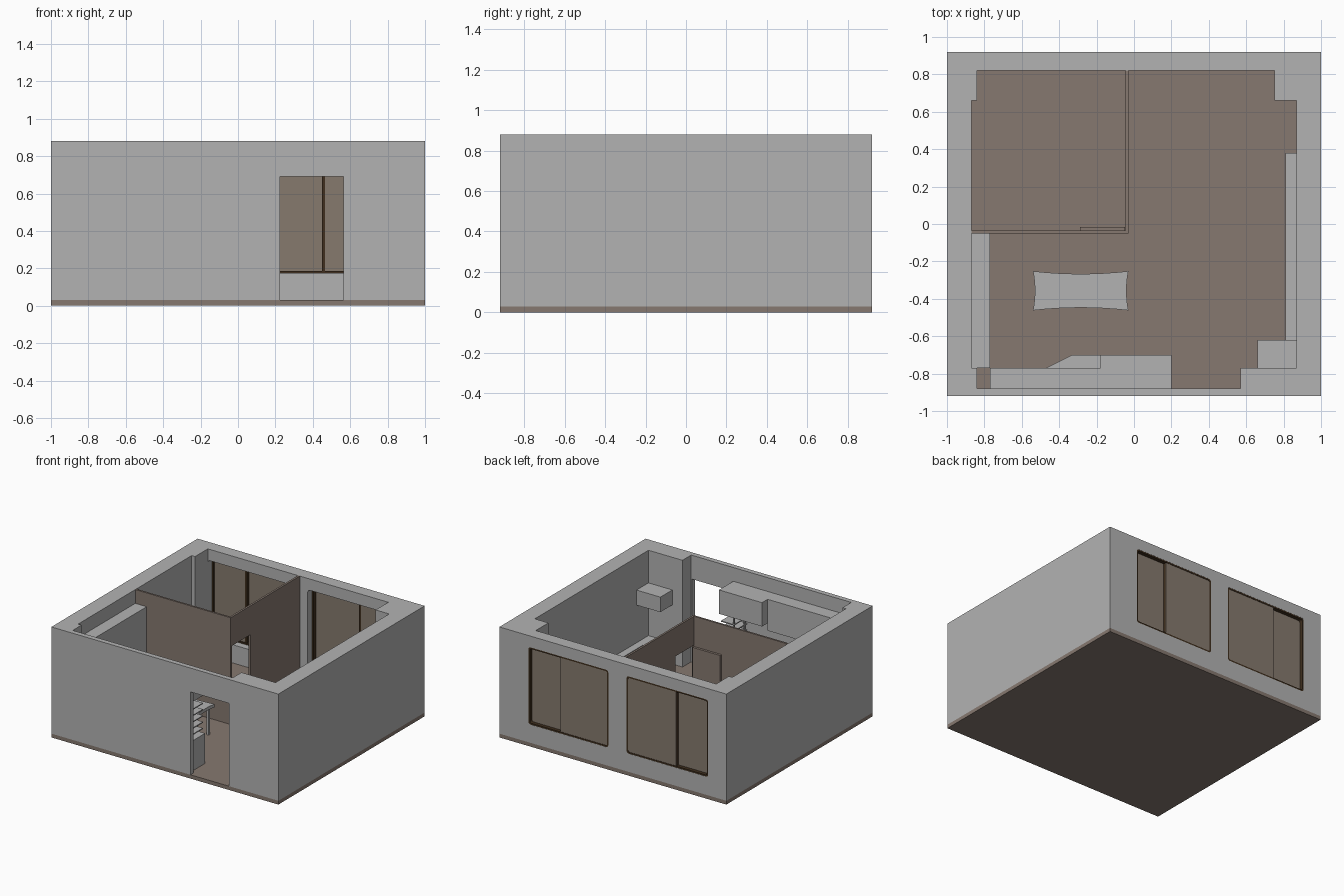
import bpy, bmesh
from mathutils import Vector

if "Cube" in bpy.data.objects:
    bpy.data.objects.remove(bpy.data.objects["Cube"], do_unlink=True)


def material(name, rgb):
    m = bpy.data.materials.new(name)
    m.use_nodes = True
    m.diffuse_color = (*rgb, 1)
    m.node_tree.nodes["Principled BSDF"].inputs["Base Color"].default_value = (*rgb, 1)
    return m


GREY = material("plaster grey", (0.45, 0.45, 0.45))
BROWN = material("floor brown", (0.24, 0.19, 0.16))
GLASS = material("tinted glass", (0.24, 0.195, 0.155))
DARK = material("dark frame", (0.05, 0.028, 0.013))


def finish(name, bm, mat):
    bmesh.ops.recalc_face_normals(bm, faces=bm.faces[:])
    mesh = bpy.data.meshes.new(name)
    bm.to_mesh(mesh)
    bm.free()
    mesh.materials.append(mat)
    obj = bpy.data.objects.new(name, mesh)
    bpy.context.collection.objects.link(obj)
    return obj


def box(name, x, y, z, mat=GREY, round_y=0):
    bm = bmesh.new()
    bmesh.ops.create_cube(bm, size=1)
    for v in bm.verts:
        v.co = Vector([(a + b) / 2 + c * (b - a) for c, (a, b) in zip(v.co, (x, y, z))])
    if round_y:
        edges = [e for e in bm.edges if abs(e.verts[0].co.y - e.verts[1].co.y) > 1e-4]
        bmesh.ops.bevel(bm, geom=edges, offset=round_y, segments=4, profile=0.5, affect='EDGES')
    return finish(name, bm, mat)


def prism(name, outline, z, mat=GREY):
    bm = bmesh.new()
    face = bm.faces.new([bm.verts.new((px, py, z[0])) for px, py in outline])
    top = bmesh.ops.extrude_face_region(bm, geom=[face])["geom"]
    bmesh.ops.translate(bm, vec=(0, 0, z[1] - z[0]),
                        verts=[g for g in top if isinstance(g, bmesh.types.BMVert)])
    return finish(name, bm, mat)


def cut(obj, cutter):
    mod = obj.modifiers.new("cut", 'BOOLEAN')
    mod.object, mod.operation, mod.solver = cutter, 'DIFFERENCE', 'EXACT'
    bpy.context.view_layer.update()
    deps = bpy.context.evaluated_depsgraph_get()
    mesh = bpy.data.meshes.new_from_object(obj.evaluated_get(deps))
    obj.modifiers.clear()
    obj.data = mesh
    bpy.data.objects.remove(cutter, do_unlink=True)


FLOOR = 0.03
TOP = 0.88
SILL, HEAD = 0.175, 0.79

# Floor slab and outer walls with corner columns
box("floor_slab", (-1, 1), (-0.92, 0.92), (0, FLOOR), BROWN)
walls = box("outer_walls", (-1, 1), (-0.92, 0.92), (FLOOR, TOP))
room = [(-0.84, -0.88), (0.57, -0.88), (0.57, -0.77), (0.87, -0.77), (0.87, 0.66),
        (0.75, 0.66), (0.75, 0.82), (-0.84, 0.82), (-0.84, 0.66), (-0.87, 0.66),
        (-0.87, -0.77), (-0.84, -0.77)]
cut(walls, prism("room_cutter", room, (0, 1)))
cut(walls, box("entrance_cutter", (0.225, 0.565), (-1, -0.85), (0, 0.69)))

# Sliding windows: the outer pane overlaps the inner pane at the meeting rail
for side, x0, x1, rail, outer_first in (("left", 0.04, 0.745, 0.457, True),
                                        ("right", -0.84, -0.12, -0.547, False)):
    cut(walls, box("window_cutter", (x0, x1), (0.8, 1), (SILL, HEAD), round_y=0.02))
    frame = box(side + "_window_frame", (x0, x1), (0.875, 0.919), (SILL, HEAD), DARK, 0.02)
    t = 0.012
    cut(frame, box("pane_cutter", (x0 + t, x1 - t), (0.8, 1), (SILL + t, HEAD - t), round_y=0.014))
    a, b, h = x0 + 0.007, x1 - 0.007, (SILL + 0.007, HEAD - 0.007)
    lower, upper = (a, rail + 0.008), (rail - 0.008, b)
    if not outer_first:
        lower, upper = (a, rail + 0.008), (rail - 0.008, b)
        outer, inner = upper, lower
    else:
        outer, inner = lower, upper
    box(side + "_window_outer_pane", outer, (0.907, 0.916), h, GLASS)
    box(side + "_window_inner_pane", inner, (0.884, 0.890), h, GLASS)
    box(side + "_window_rail", (rail - 0.0085, rail + 0.0085), (0.88, 0.911), h, DARK)

# Bedroom partitions with doorway and opened door
box("partition_front", (-0.87, -0.03), (-0.05, -0.035), (FLOOR, TOP), BROWN)
side_wall = box("partition_side", (-0.046, -0.03), (-0.035, 0.82), (FLOOR, TOP), BROWN)
cut(side_wall, box("doorway_cutter", (-0.1, 0), (-0.034, 0.2), (0, 0.65)))
box("bedroom_door", (-0.29, -0.048), (-0.034, -0.015), (FLOOR, 0.64), BROWN)

# Storage along the side walls
box("wall_wardrobe", (-0.87, -0.77), (-0.77, -0.05), (FLOOR, 0.77))
box("low_shelf", (0.81, 0.87), (-0.62, 0.38), (FLOOR, 0.2))
box("shoe_cabinet", (0.66, 0.87), (-0.77, -0.62), (FLOOR, 0.2))
box("entry_wall_cabinet", (0.66, 0.87), (-0.77, -0.62), (0.5, 0.62))

# Kitchen: angled counter, stepped wall cabinets and open shelves by the entrance
counter = [(-0.77, -0.88), (0.2, -0.88), (0.2, -0.70), (-0.33, -0.70),
           (-0.47, -0.77), (-0.77, -0.77)]
prism("kitchen_counter", counter, (FLOOR, 0.27))
box("kitchen_wall_cabinet_deep", (-0.18, 0.2), (-0.88, -0.70), (0.58, 0.77))
box("kitchen_wall_cabinet_shallow", (-0.77, -0.18), (-0.88, -0.77), (0.52, 0.77))
for i in range(5):
    z = 0.31 + i * 0.05
    box(f"rack_shelf_{i + 1}", (0.08, 0.195), (-0.88, -0.72), (z, z + 0.008))
for y in (-0.86, -0.73):
    box("rack_post", (0.08, 0.09), (y, y + 0.01), (0.27, 0.58))

# Dining table with curved-in edges
cx, cy, hx, hy = -0.285, -0.357, 0.255, 0.105
edge = []
steps = 8
corners = [(-1, -1), (1, -1), (1, 1), (-1, 1)]
for i, (ax, ay) in enumerate(corners):
    bx, by = corners[(i + 1) % 4]
    for s in range(steps):
        f = s / steps
        dip = 4 * f * (1 - f)
        u, v = ax + (bx - ax) * f, ay + (by - ay) * f
        if ay == by:
            v *= 1 - 0.14 * dip
        else:
            u *= 1 - 0.04 * dip
        edge.append((cx + u * hx, cy + v * hy))
prism("table_top", edge, (0.245, 0.27))
for sx, sy in corners:
    lx, ly = cx + sx * 0.22, cy + sy * 0.075
    box("table_leg", (lx - 0.01, lx + 0.01), (ly - 0.01, ly + 0.01), (FLOOR, 0.245))
